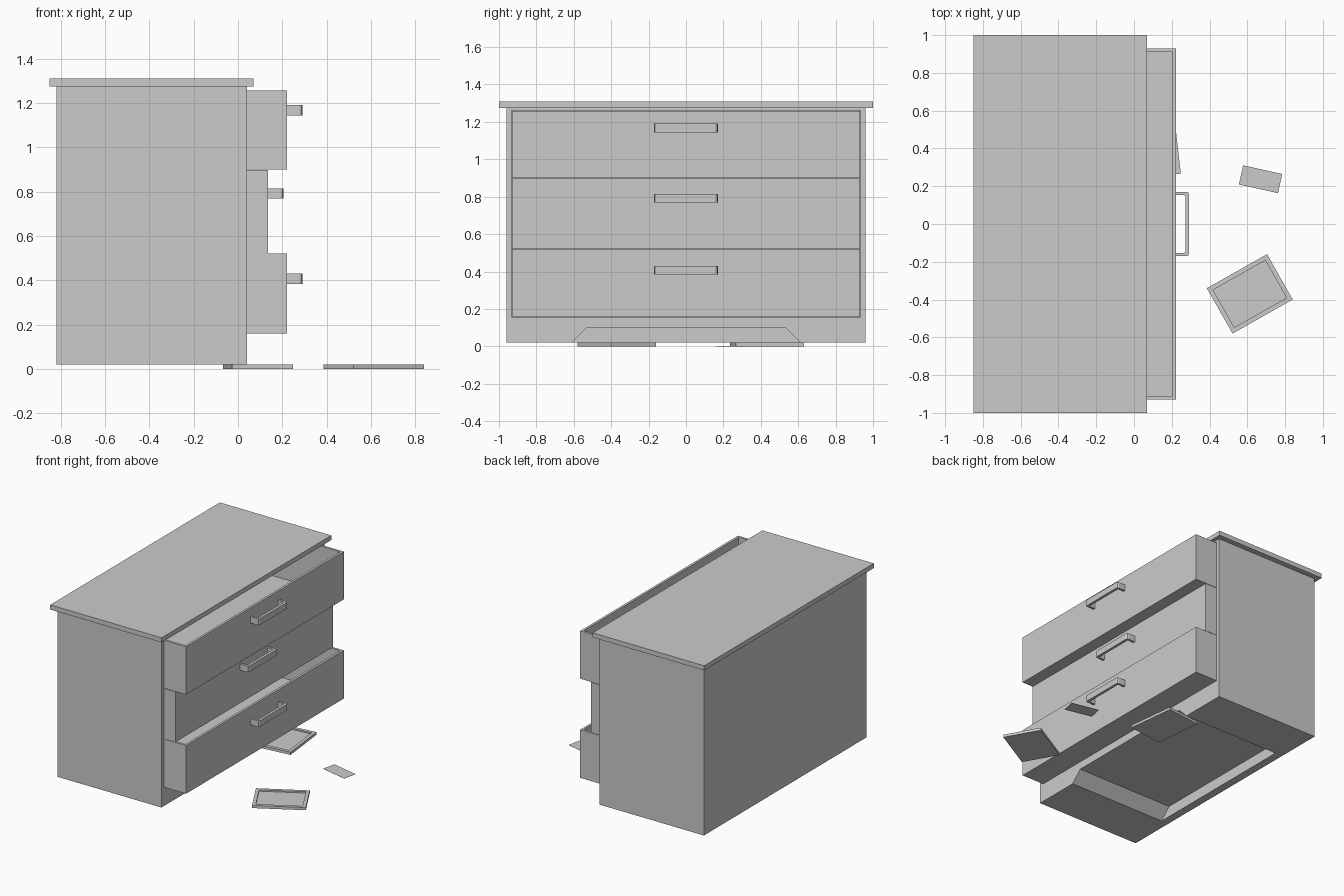
import bpy, bmesh
from math import radians, sin, cos
from mathutils import Matrix

if "Cube" in bpy.data.objects:
    bpy.data.objects.remove(bpy.data.objects["Cube"])


def add_mesh(name, bm):
    bmesh.ops.recalc_face_normals(bm, faces=bm.faces)
    me = bpy.data.meshes.new(name)
    bm.to_mesh(me)
    bm.free()
    ob = bpy.data.objects.new(name, me)
    bpy.context.collection.objects.link(ob)
    return ob


def box_bm(x0, x1, y0, y1, z0, z1):
    bm = bmesh.new()
    bmesh.ops.create_cube(bm, size=1)
    bmesh.ops.scale(bm, vec=(x1 - x0, y1 - y0, z1 - z0), verts=bm.verts)
    bmesh.ops.translate(bm, vec=((x0 + x1) / 2, (y0 + y1) / 2, (z0 + z1) / 2), verts=bm.verts)
    return bm


def box(name, *b):
    return add_mesh(name, box_bm(*b))


def prism(name, pts, vec):
    bm = bmesh.new()
    f = bm.faces.new([bm.verts.new(p) for p in pts])
    ext = bmesh.ops.extrude_face_region(bm, geom=[f], use_keep_orig=True)
    bmesh.ops.translate(bm, vec=vec, verts=[v for v in ext["geom"] if isinstance(v, bmesh.types.BMVert)])
    return add_mesh(name, bm)


def recess_top(bm, border, depth):
    """Inset the upward face and sink it straight down."""
    top = max(bm.faces, key=lambda f: f.calc_center_median().z)
    bmesh.ops.inset_region(bm, faces=[top], thickness=border)
    ext = bmesh.ops.extrude_discrete_faces(bm, faces=[top])
    bmesh.ops.translate(bm, vec=(0, 0, -depth), verts=ext["faces"][0].verts)


def cut(ob, cutter):
    cutter.hide_render = True
    m = ob.modifiers.new("cut", 'BOOLEAN')
    m.operation, m.solver, m.object = 'DIFFERENCE', 'EXACT', cutter
    bpy.context.view_layer.objects.active = ob
    bpy.ops.object.modifier_apply(modifier=m.name)
    bpy.data.objects.remove(cutter)


# Cabinet with drawer opening and a kick recess under the base
cabinet = box("cabinet", -0.82, 0.04, -0.96, 0.96, 0.02, 1.275)
cut(cabinet, box("opening_cutter", -0.78, 0.2, -0.932, 0.932, 0.158, 1.262))
slope = 0.08 / 0.08
kick = [(-0.76, -0.63, 0.0), (-0.76, -0.61, 0.02), (-0.76, -0.53, 0.1),
        (-0.76, 0.53, 0.1), (-0.76, 0.61, 0.02), (-0.76, 0.63, 0.0)]
cut(cabinet, prism("kick_cutter", kick, (0.9, 0, 0)))

# Table top
box("top_board", -0.85, 0.07, -1, 1, 1.275, 1.31)


def handle(name, x, z):
    # Half outline of the U-shaped pull, mirrored across y
    outer = [(0, 0.17), (0.056, 0.17), (0.065, 0.166), (0.07, 0.155)]
    inner = [(0.05, 0.148), (0.046, 0.153), (0, 0.153)]
    pts = outer + [(a, -b) for a, b in reversed(outer)]
    pts += [(a, -b) for a, b in reversed(inner)] + inner
    prism(name, [(x + a, b, z - 0.023) for a, b in pts], (0, 0, 0.046))


# Drawers: open boxes pulled out by different amounts, each with a handle
for label, front, z0, z1, hz in (("upper", 0.222, 0.9, 1.257, 1.167),
                                 ("middle", 0.135, 0.522, 0.897, 0.792),
                                 ("lower", 0.222, 0.16, 0.52, 0.407)):
    bm = box_bm(front - 0.82, front, -0.93, 0.93, z0, z1)
    recess_top(bm, 0.025, z1 - z0 - 0.03)
    add_mesh(label + "_drawer", bm)
    handle(label + "_handle", front, hz)

# Picture frames lying on the floor
for name, x, y, ang in (("front_picture_frame", 0.613, -0.37, 29.5),
                        ("back_picture_frame", 0.09, 0.433, 96.5)):
    bm = box_bm(-0.183, 0.183, -0.138, 0.138, 0, 0.02)
    recess_top(bm, 0.034, 0.01)
    ob = add_mesh(name, bm)
    ob.matrix_world = Matrix.Translation((x, y, 0)) @ Matrix.Rotation(radians(ang), 4, 'Z')

# Loose sheet of paper
paper = box("paper_sheet", -0.106, 0.106, -0.052, 0.052, 0, 0.001)
paper.matrix_world = Matrix.Translation((0.67, 0.237, 0)) @ Matrix.Rotation(radians(-12.5), 4, 'Z')
